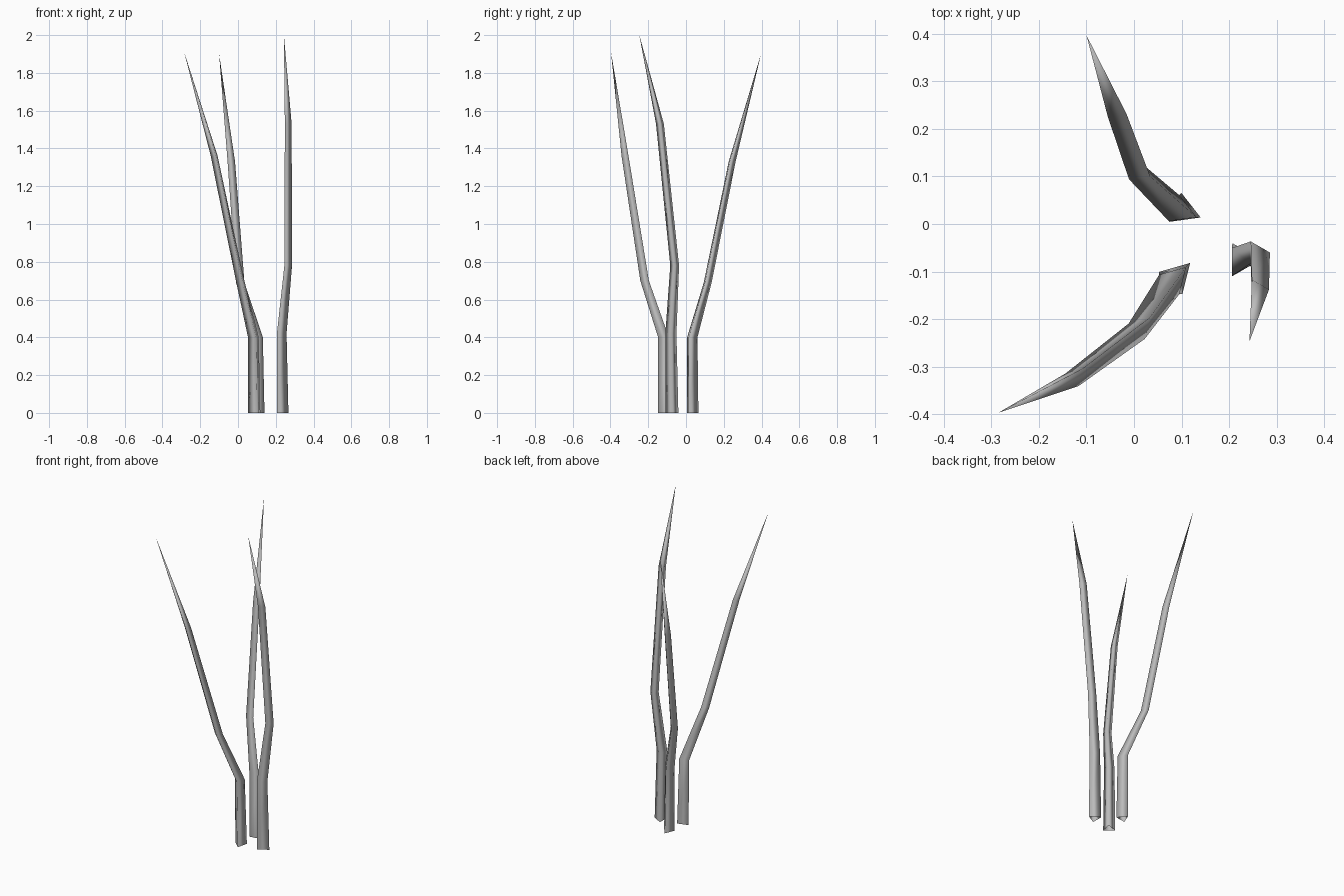
import bpy
import bmesh
from math import cos, sin, radians

default_cube = bpy.data.objects.get("Cube")
if default_cube:
    bpy.data.objects.remove(default_cube, do_unlink=True)

# Single plain grey material
grey = bpy.data.materials.new("stalk grey")
grey.use_nodes = True
colour = (0.5, 0.5, 0.5, 1.0)
grey.diffuse_color = colour
grey.node_tree.nodes["Principled BSDF"].inputs["Base Color"].default_value = colour

SIDES = 3


def make_stalk(name, phase, rings, tip):
    """Loft triangular rings (x, y, z, radius) and close them to a pointed tip."""
    bm = bmesh.new()
    loops = []
    for x, y, z, radius in rings:
        loop = []
        for i in range(SIDES):
            angle = radians(phase + i * 360 / SIDES)
            loop.append(bm.verts.new((x + radius * cos(angle), y + radius * sin(angle), z)))
        loops.append(loop)

    # Side walls between neighbouring rings
    for lower, upper in zip(loops, loops[1:]):
        for i in range(SIDES):
            j = (i + 1) % SIDES
            bm.faces.new((lower[i], lower[j], upper[j], upper[i]))

    # Pointed end
    point = bm.verts.new(tip)
    top = loops[-1]
    for i in range(SIDES):
        bm.faces.new((top[i], top[(i + 1) % SIDES], point))

    for face in bm.faces:
        face.smooth = True
    mesh = bpy.data.meshes.new(name)
    bm.to_mesh(mesh)
    bm.free()
    mesh.materials.append(grey)
    stalk = bpy.data.objects.new(name, mesh)
    bpy.context.collection.objects.link(stalk)
    return stalk


# Tall stalk on the left, bending gently forward
make_stalk("left_stalk", 0,
           [(0.227, -0.075, 0, 0.04), (0.223, -0.08, 0.42, 0.034),
            (0.259, -0.06, 0.78, 0.027), (0.26, -0.138, 1.53, 0.024)],
           (0.243, -0.247, 2))

# Stalk leaning backward
make_stalk("back_stalk", -22,
           [(0.105, 0.028, 0, 0.038), (0.1, 0.027, 0.4, 0.034),
            (0.01, 0.11, 0.69, 0.026), (-0.037, 0.24, 1.33, 0.023)],
           (-0.1, 0.397, 1.9))

# Stalk leaning forward and to the right
make_stalk("front_stalk", 46,
           [(0.091, -0.11, 0, 0.039), (0.086, -0.115, 0.4, 0.034),
            (0.015, -0.216, 0.7, 0.027), (-0.123, -0.32, 1.36, 0.022)],
           (-0.285, -0.397, 1.91))
